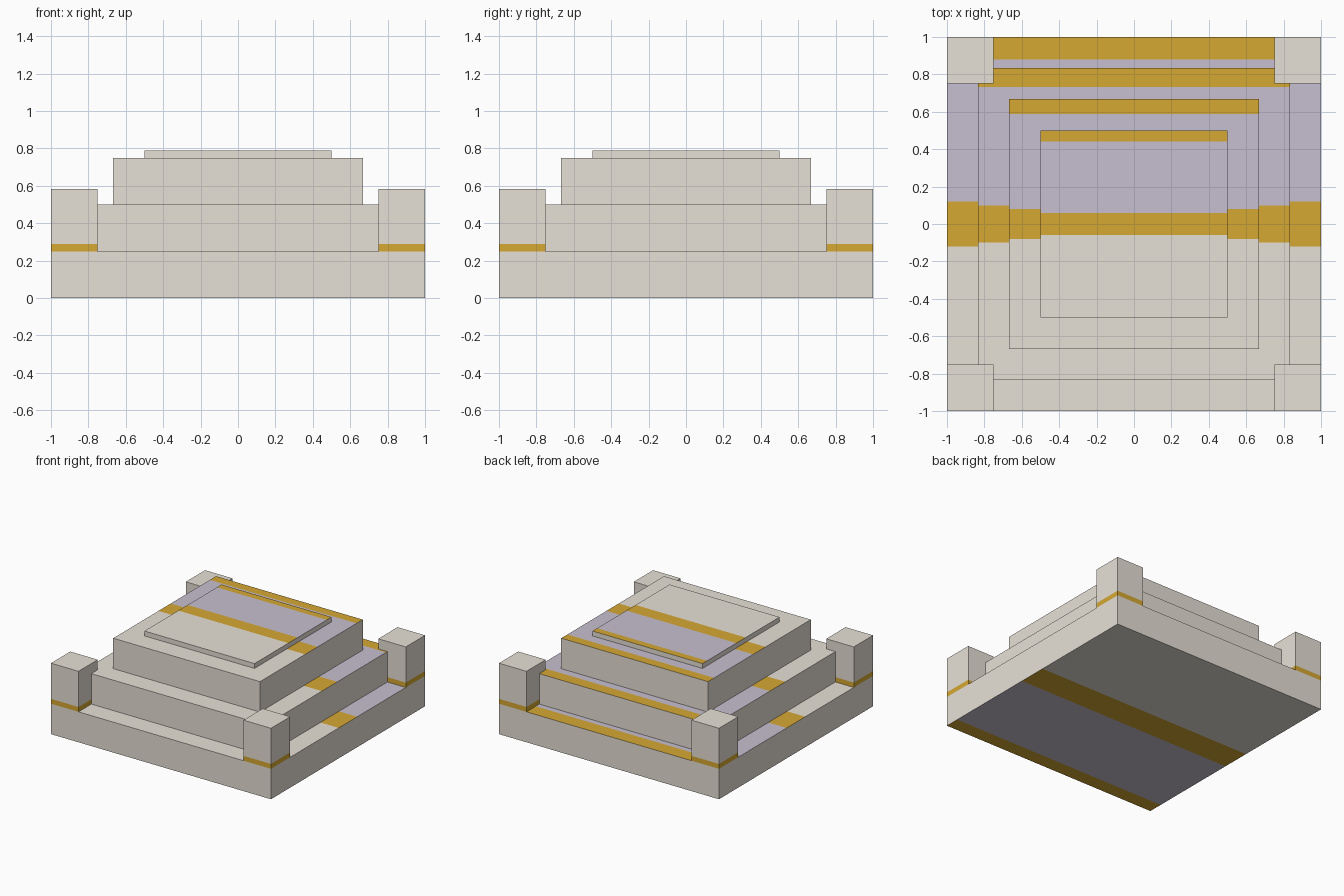
import bpy
import bmesh
from mathutils import Vector

cube = bpy.data.objects.get("Cube")
if cube:
    bpy.data.objects.remove(cube, do_unlink=True)

STONE, GOLD, LILAC = 0, 1, 2
Y, Z = Vector((0, 1, 0)), Vector((0, 0, 1))
BAND = 0.12  # band width as a fraction of half a face


def make_material(name, rgb):
    mat = bpy.data.materials.new(name)
    mat.use_nodes = True
    colour = (*rgb, 1.0)
    mat.diffuse_color = colour
    bsdf = next(n for n in mat.node_tree.nodes if n.type == 'BSDF_PRINCIPLED')
    bsdf.inputs["Base Color"].default_value = colour
    bsdf.inputs["Roughness"].default_value = 0.8
    return mat


MATERIALS = [
    make_material("pale_stone", (0.80, 0.75, 0.675)),
    make_material("ochre_gold", (0.67, 0.395, 0.033)),
    make_material("soft_lilac", (0.575, 0.53, 0.64)),
]


def cut_faces(bm, keep, axis, offsets):
    """Slice the faces chosen by keep at each offset along axis."""
    for offset in offsets:
        faces = [f for f in bm.faces if keep(f)]
        geom = set(faces)
        for f in faces:
            geom.update(f.edges)
            geom.update(f.verts)
        bmesh.ops.bisect_plane(bm, geom=list(geom), dist=1e-5,
                               plane_co=axis * offset, plane_no=axis)
        bm.normal_update()


def stripe(t):
    """Colour across a banded face, t running from -1 to 1."""
    if t < -BAND:
        return STONE
    return LILAC if BAND < t < 1 - BAND else GOLD


def new_box(half, z0, z1, cx=0.0, cy=0.0):
    bm = bmesh.new()
    bmesh.ops.create_cube(bm, size=1)
    bmesh.ops.scale(bm, vec=(2 * half, 2 * half, z1 - z0), verts=bm.verts)
    bmesh.ops.translate(bm, vec=(cx, cy, (z0 + z1) / 2), verts=bm.verts)
    bm.normal_update()
    return bm


def finish(bm, name):
    mesh = bpy.data.meshes.new(name)
    bm.to_mesh(mesh)
    bm.free()
    for mat in MATERIALS:
        mesh.materials.append(mat)
    obj = bpy.data.objects.new(name, mesh)
    bpy.context.collection.objects.link(obj)


def is_top(f):
    return f.normal.z > 0.9


def is_bottom(f):
    return f.normal.z < -0.9


def is_side(f):
    return abs(f.normal.z) < 0.1


def tier(name, half, z0, z1):
    """Square slab striped towards the back on top, towards the front below."""
    bm = new_box(half, z0, z1)
    cuts = [k * half for k in (-BAND, BAND, 1 - BAND)]
    cut_faces(bm, is_top, Y, cuts)
    cut_faces(bm, is_bottom, Y, [-c for c in cuts])
    for f in bm.faces:
        if not is_side(f):
            y = f.calc_center_median().y
            f.material_index = stripe((y if is_top(f) else -y) / half)
    finish(bm, name)


def post(name, cx, cy):
    """Corner post with a gold band around its foot."""
    z0, z1 = 0.25, 0.583
    band_top = z0 + BAND * (z1 - z0)
    bm = new_box(0.125, z0, z1, cx, cy)
    cut_faces(bm, is_side, Z, [band_top])
    for f in bm.faces:
        if is_side(f) and f.calc_center_median().z < band_top:
            f.material_index = GOLD
    finish(bm, name)


# Stepped slabs
tier("base_slab", 1.0, 0.0, 0.25)
tier("lower_step", 0.833, 0.25, 0.5)
tier("upper_step", 0.667, 0.5, 0.75)
tier("top_plate", 0.5, 0.75, 0.79)

# Corner posts
for side, sx in (("left", 1), ("right", -1)):
    for end, sy in (("front", -1), ("back", 1)):
        post(f"{end}_{side}_post", sx * 0.875, sy * 0.875)
